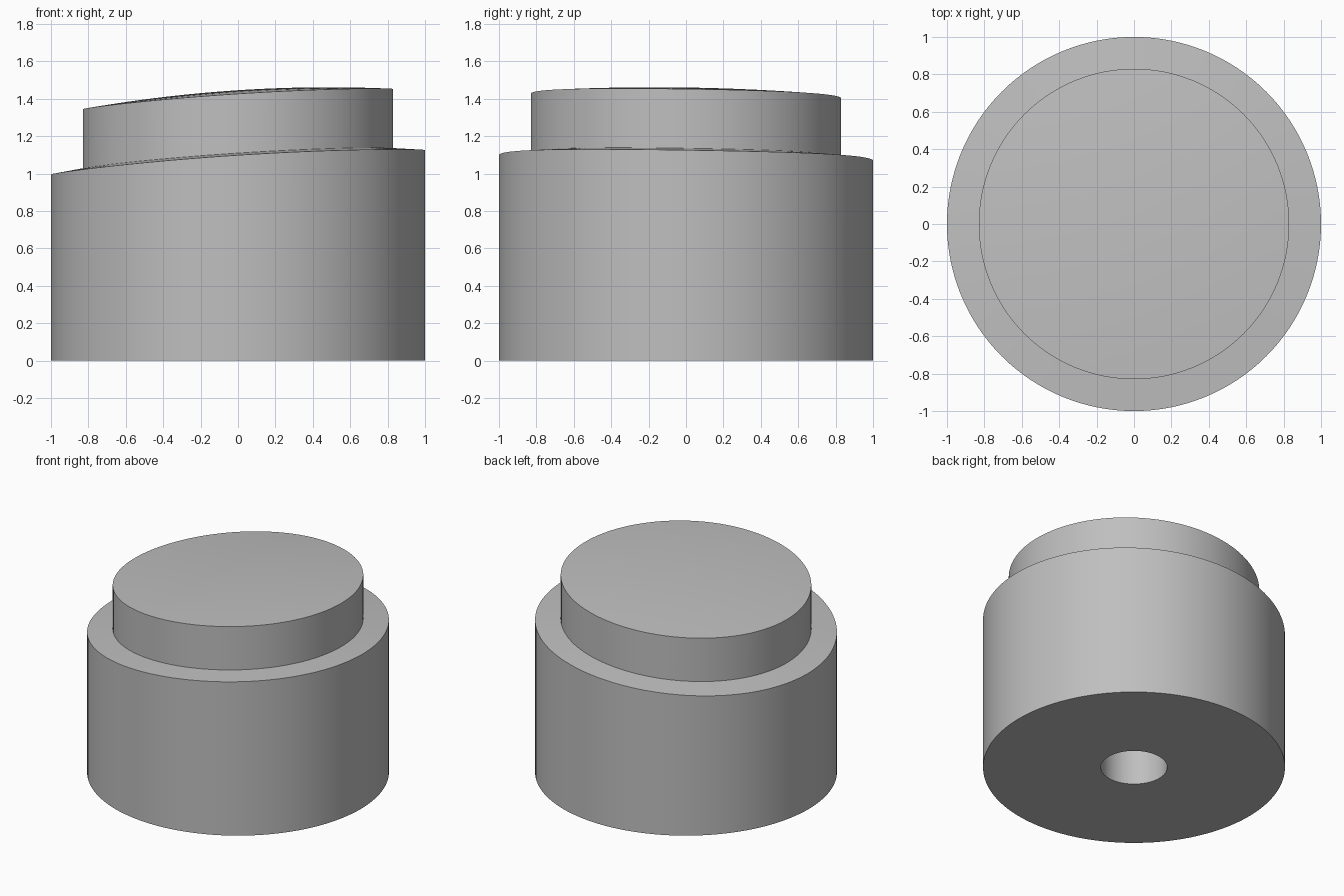
import bpy
import bmesh
from math import cos, sin, pi, radians

cube = bpy.data.objects.get("Cube")
if cube:
    bpy.data.objects.remove(cube, do_unlink=True)

SEGMENTS = 128
OUTER, INNER, BORE = 1.0, 0.83, 0.22
BORE_DEPTH = 0.6
SHOULDER, TOP = 1.127, 1.444

grey = bpy.data.materials.new("plain grey")
grey.use_nodes = True
colour = (0.52, 0.52, 0.52, 1)
grey.diffuse_color = colour
grey.node_tree.nodes["Principled BSDF"].inputs["Base Color"].default_value = colour


def crown(x, y):
    """Tilted shallow dome shared by the shoulder and the top."""
    return 0.065 * x - 0.015 * y - 0.067 * x * x - 0.044 * y * y


def lathe(name, profile):
    """Turn (radius, height, crowned) points about z; zero radius makes a pole."""
    bm = bmesh.new()
    rings = []
    for r, z, crowned in profile:
        ring = []
        for i in range(SEGMENTS if r else 1):
            a = 2 * pi * i / SEGMENTS
            x, y = r * cos(a), r * sin(a)
            ring.append(bm.verts.new((x, y, z + (crown(x, y) if crowned else 0))))
        rings.append(ring)
    for low, high in zip(rings, rings[1:]):
        for i in range(SEGMENTS):
            j = (i + 1) % SEGMENTS
            corners = [low[i % len(low)], low[j % len(low)],
                       high[j % len(high)], high[i % len(high)]]
            bm.faces.new(list(dict.fromkeys(corners)))
    mesh = bpy.data.meshes.new(name)
    bm.to_mesh(mesh)
    bm.free()
    mesh.materials.append(grey)
    obj = bpy.data.objects.new(name, mesh)
    bpy.context.collection.objects.link(obj)
    bpy.ops.object.select_all(action="DESELECT")
    obj.select_set(True)
    bpy.context.view_layer.objects.active = obj
    bpy.ops.object.shade_smooth_by_angle(angle=radians(30))
    return obj


# Base with a blind bore underneath and a sloping shoulder
lathe("base_body", [(0, BORE_DEPTH, False), (BORE, BORE_DEPTH, False), (BORE, 0, False),
                    (OUTER, 0, False), (OUTER, SHOULDER, True), (INNER, SHOULDER, True)])

# Raised cap with the domed top, built from concentric rings
steps = 12
dome = [(INNER * (1 - k / steps), TOP, True) for k in range(steps)]
lathe("raised_cap", [(INNER, SHOULDER, True)] + dome + [(0, TOP, True)])
